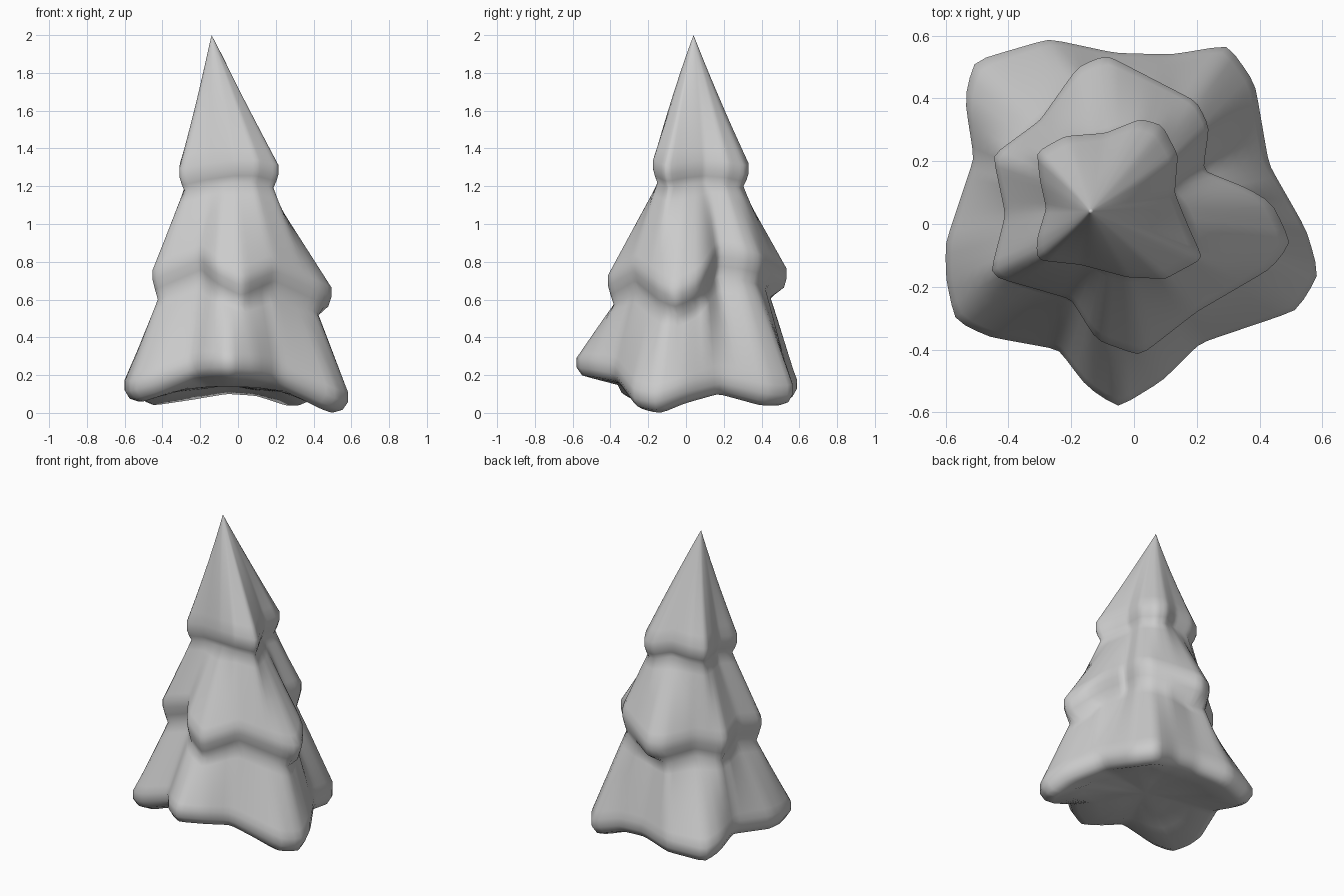
import bpy, bmesh
from math import atan2, hypot, cos, sin, pi
from mathutils import Vector

if "Cube" in bpy.data.objects:
    bpy.data.objects.remove(bpy.data.objects["Cube"])

N = 96
CX, CY = -0.05, 0.05
TIP = Vector((-0.14, 0.04, 2.0))

# Widest outline of each tier: x, y, z around the skirt
TOP = [(-.31, .23, 1.32), (-.22, .28, 1.34), (-.09, .29, 1.35), (.02, .335, 1.32),
       (.09, .315, 1.31), (.14, .22, 1.33), (.13, .10, 1.34), (.17, 0, 1.33),
       (.22, -.11, 1.31), (.10, -.175, 1.34), (-.02, -.17, 1.34), (-.17, -.13, 1.32),
       (-.31, -.115, 1.29), (-.31, -.05, 1.31), (-.28, .05, 1.33), (-.30, .14, 1.33)]
MID = [(-.45, .22, .75), (-.30, .33, .79), (-.18, .50, .76), (-.09, .54, .76),
       (.20, .39, .84), (.24, .31, .86), (.22, .17, .88), (.35, .12, .80),
       (.44, .07, .72), (.50, -.06, .66), (.44, -.14, .69), (.20, -.28, .80),
       (.02, -.42, .72), (-.12, -.37, .79), (-.20, -.24, .86), (-.46, -.165, .75),
       (-.41, .03, .80)]
LOW = [(-.51, .52, .16), (-.27, .59, .19), (-.06, .545, .22), (.12, .54, .21),
       (.30, .57, .16), (.385, .45, .16), (.43, .19, .22), (.55, -.02, .17),
       (.59, -.16, .12), (.52, -.275, .14), (.21, -.38, .27), (.09, -.50, .29),
       (-.05, -.585, .30), (-.15, -.52, .30), (-.24, -.40, .29), (-.46, -.36, .21),
       (-.57, -.31, .18), (-.60, -.17, .18), (-.60, -.06, .19), (-.51, .21, .23),
       (-.54, .40, .19)]


def outline(points):
    """Resample an outline at N equal angles about the trunk axis."""
    polar = sorted((atan2(y - CY, x - CX) % (2 * pi), Vector((x, y, z))) for x, y, z in points)
    ring = []
    for i in range(N):
        a = 2 * pi * i / N
        k = next((j for j, p in enumerate(polar) if p[0] > a), 0)
        p, q = polar[k - 1][1], polar[k][1]
        d = Vector((cos(a), sin(a)))
        # ray against the outline edge
        px, py, ex, ey = p.x - CX, p.y - CY, q.x - p.x, q.y - p.y
        t = -(px * d.y - py * d.x) / (ex * d.y - ey * d.x)
        ring.append(p.lerp(q, t))
    return [(ring[i - 1] + 6 * ring[i] + ring[(i + 1) % N]) / 8 for i in range(N)]


def shift(ring, scale, dz):
    return [Vector((CX + (v.x - CX) * scale, CY + (v.y - CY) * scale, v.z + dz)) for v in ring]


def blend(a, b, t):
    return [p.lerp(q, t) for p, q in zip(a, b)]


def radius(v):
    return hypot(v.x - CX, v.y - CY)


def waist(upper, lower, s_up, s_low, dz):
    """Neck under a skirt: the tighter of both tiers' outlines."""
    return [shift([u], min(s_up, s_low * radius(l) / radius(u)), dz)[0]
            for u, l in zip(upper, lower)]


top, mid, low = outline(TOP), outline(MID), outline(LOW)
tip = [TIP] * N
# Rounder rim that the cone follows close to its point
disc = [Vector((-.035 + .26 * cos(2 * pi * i / N), .045 + .26 * sin(2 * pi * i / N), 1.33))
        for i in range(N)]
neck1 = waist(top, mid, .90, .75, -.12)
neck2 = waist(mid, low, .93, .76, -.155)

rings = []
# Pointed top tier
for t in (.03, .1, .2, .3, .45, .6, .75, .9, 1):
    r = blend(blend(tip, disc, t), blend(tip, top, t), t ** .8)
    rings.append(r)
rings += [shift(top, 1.0, -.05), shift(top, .96, -.085), neck1]
# Middle tier
rings += [blend(neck1, mid, t) for t in (.15, .35, .55, .75, .9, 1)]
rings += [shift(mid, 1.0, -.05), shift(mid, .97, -.10), neck2]
# Bottom tier and its rolled edge
rings += [blend(neck2, low, t) for t in (.15, .35, .55, .75, .9, 1)]
rings += [shift(low, 1.0, -.05), shift(low, .955, -.09), shift(low, .87, -.105)]
# Hollowed underside
for s, z in ((.6, .14), (.3, .16)):
    rings.append([Vector((v.x, v.y, z * .8 + (v.z - .1) * .2)) for v in shift(low, s, 0)])

bm = bmesh.new()
loops = [[bm.verts.new(v) for v in r] for r in rings]
for a, b in zip(loops, loops[1:]):
    for i in range(N):
        j = (i + 1) % N
        bm.faces.new((a[i], b[i], b[j], a[j]))
peak = bm.verts.new(TIP)
base = bm.verts.new((CX, CY, .16))
for i in range(N):
    j = (i + 1) % N
    bm.faces.new((peak, loops[0][i], loops[0][j]))
    bm.faces.new((base, loops[-1][j], loops[-1][i]))
# Stand the lowest point on the ground
drop = min(v.co.z for v in bm.verts)
for v in bm.verts:
    if v.co.z < .5:
        v.co.z -= drop * (1 - v.co.z / .5)
bmesh.ops.recalc_face_normals(bm, faces=bm.faces)
for f in bm.faces:
    f.smooth = True
mesh = bpy.data.meshes.new("fir_tree")
bm.to_mesh(mesh)
bm.free()
tree = bpy.data.objects.new("fir_tree", mesh)
bpy.context.collection.objects.link(tree)
